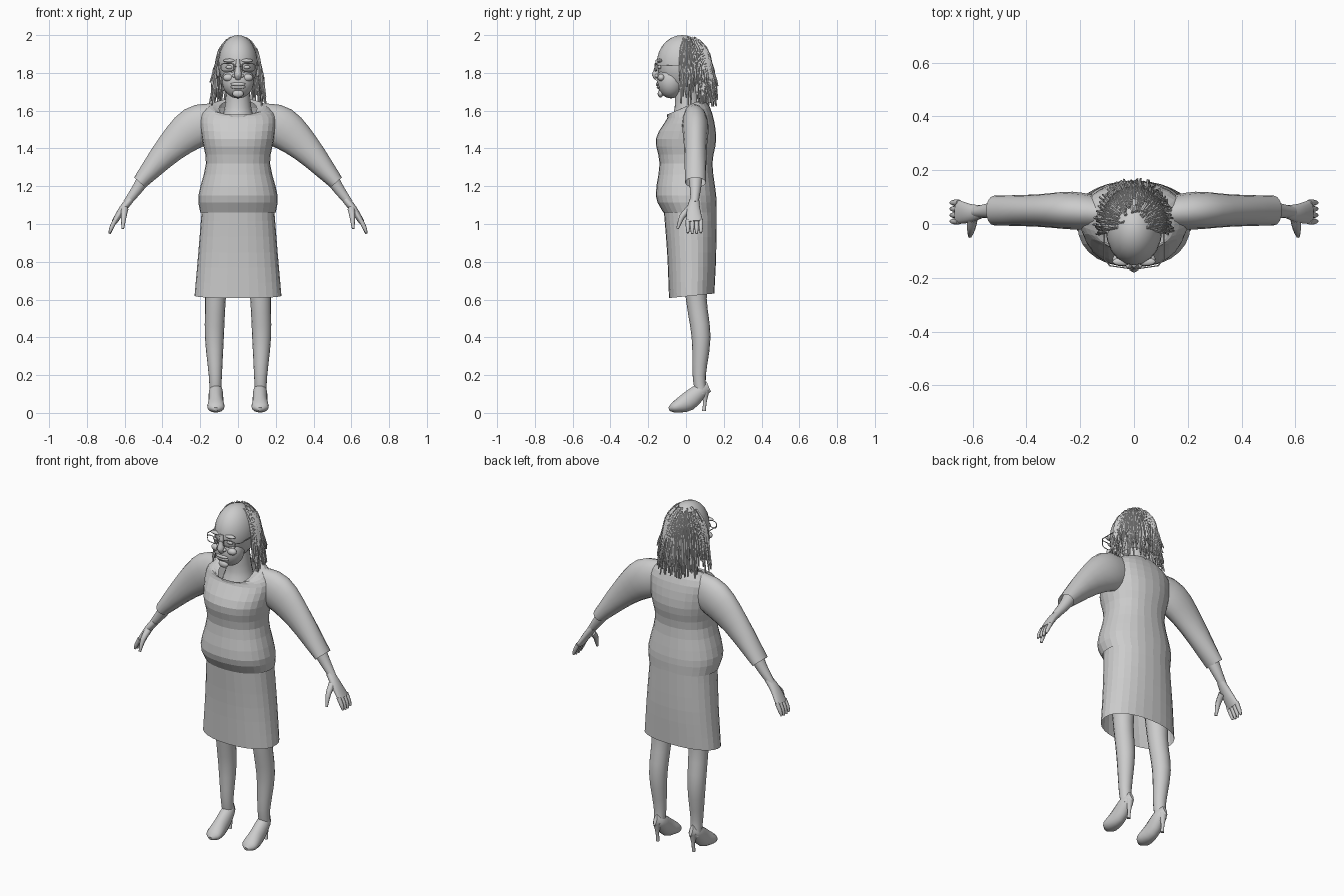
import bpy, bmesh, math, random
from mathutils import Vector as V

random.seed(4)
cube = bpy.data.objects.get("Cube")
if cube:
    bpy.data.objects.remove(cube, do_unlink=True)

GREY = (0.6, 0.6, 0.6, 1)
material = bpy.data.materials.new("light_grey")
material.use_nodes = True
material.diffuse_color = GREY
material.node_tree.nodes["Principled BSDF"].inputs["Base Color"].default_value = GREY

X_AXIS, Y_AXIS, Z_AXIS = V((1, 0, 0)), V((0, 1, 0)), V((0, 0, 1))


def finish(name, bm, smooth=True, mirror=False):
    """Turn a bmesh into an object, optionally mirrored to the other side."""
    bmesh.ops.recalc_face_normals(bm, faces=bm.faces)
    mesh = bpy.data.meshes.new(name)
    bm.to_mesh(mesh)
    bm.free()
    mesh.materials.append(material)
    obj = bpy.data.objects.new(name, mesh)
    bpy.context.collection.objects.link(obj)
    if smooth:
        bpy.ops.object.select_all(action='DESELECT')
        obj.select_set(True)
        bpy.context.view_layer.objects.active = obj
        bpy.ops.object.shade_smooth_by_angle(angle=math.radians(50))
    if mirror:
        modifier = obj.modifiers.new("other_side", 'MIRROR')
        modifier.use_mirror_merge = False


def spline(keys, steps=3):
    """Smooth curve through rows of numbers of any length."""
    rows = [V(key) for key in keys]
    padded = [rows[0] * 2 - rows[1]] + rows + [rows[-1] * 2 - rows[-2]]
    result = []
    for before, start, end, after in zip(padded, padded[1:], padded[2:], padded[3:]):
        for step in range(steps):
            t = step / steps
            bend = before * 2 - start * 5 + end * 4 - after
            twist = start * 3 - before - end * 3 + after
            result.append(start + ((end - before) * t + bend * t * t + twist * t ** 3) / 2)
    return result + [rows[-1]]


def signed_power(value, power):
    return math.copysign(abs(value) ** power, value)


def skin(bm, rings, sides, power=1.0, closed=True):
    """Join rings, each given as a centre and two half axes."""
    loops = []
    for centre, across, along in rings:
        loop = []
        for i in range(sides):
            angle = math.tau * i / sides
            loop.append(bm.verts.new(centre + across * signed_power(math.cos(angle), power)
                                     + along * signed_power(math.sin(angle), power)))
        loops.append(loop)
    for low, high in zip(loops, loops[1:]):
        for i in range(sides):
            bm.faces.new((low[i - 1], low[i], high[i], high[i - 1]))
    if closed:
        bm.faces.new(loops[0])
        bm.faces.new(loops[-1])


def tube(bm, rows, sides=6, reference=Y_AXIS, closed=True):
    """Tube through rows of x, y, z, half width and, if oval, half depth."""
    points = [V(row[:3]) for row in rows]
    rings = []
    for i, (point, row) in enumerate(zip(points, rows)):
        tangent = (points[min(i + 1, len(points) - 1)] - points[max(i - 1, 0)]).normalized()
        across = tangent.cross(reference).normalized()
        rings.append((point, across * row[3], tangent.cross(across) * row[-1]))
    skin(bm, rings, sides, closed=closed)


def limb(name, keys, **options):
    bm = bmesh.new()
    tube(bm, spline(keys), sides=16, **options)
    finish(name, bm, mirror=True)


def garment(name, keys):
    """Open cloth from rows of height, half width, y centre, half depth and tilt."""
    bm = bmesh.new()
    rings = [(V((0, y, z)), X_AXIS * width, V((0, depth, depth * tilt)))
             for z, width, y, depth, tilt in spline(keys)]
    skin(bm, rings, sides=28, power=0.9, closed=False)
    finish(name, bm, smooth=False)


def blob(name, centre, size, mirror=False):
    bm = bmesh.new()
    bmesh.ops.create_uvsphere(bm, u_segments=20, v_segments=14, radius=1)
    bmesh.ops.scale(bm, vec=size, verts=bm.verts)
    bmesh.ops.translate(bm, vec=centre, verts=bm.verts)
    finish(name, bm, mirror=mirror)


# Clothes
garment("sweater", [
    (1.06, 0.2, 0.02, 0.14, 0), (1.15, 0.21, 0, 0.16, 0), (1.32, 0.17, 0, 0.14, 0),
    (1.45, 0.19, 0, 0.16, 0), (1.57, 0.2, 0.02, 0.12, 0.1),
    (1.62, 0.15, 0, 0.1, 0.4), (1.61, 0.1, -0.01, 0.09, 0.5)])
garment("skirt", [
    (0.62, 0.23, 0.03, 0.12, 0.1), (0.85, 0.21, 0.03, 0.13, 0), (1.1, 0.19, 0.02, 0.14, 0)])
limb("sleeves", [
    (0.12, 0.04, 1.54, 0.1, 0.06), (0.23, 0.05, 1.51, 0.11, 0.07),
    (0.36, 0.05, 1.4, 0.08, 0.06), (0.52, 0.05, 1.22, 0.04, 0.055)], closed=False)

# Neck, skull and jaw
bm = bmesh.new()
tube(bm, spline([(0, 0.01, 1.55, 0.09), (0, 0.01, 1.62, 0.07), (0, 0, 1.75, 0.06)]), sides=16)
finish("neck", bm)
blob("skull", (0, -0.02, 1.85), (0.105, 0.135, 0.15))
blob("jaw", (0, -0.08, 1.76), (0.085, 0.075, 0.095))

# Face
bm = bmesh.new()
tube(bm, spline([(0, -0.15, 1.87, 0.01), (0, -0.155, 1.82, 0.015), (0, -0.16, 1.79, 0.02),
                 (0, -0.15, 1.77, 0.015)]), sides=10)
finish("nose", bm)
blob("upper_lip", (0, -0.15, 1.74), (0.04, 0.01, 0.01))
blob("lower_lip", (0, -0.145, 1.725), (0.04, 0.01, 0.01))
blob("chin", (0, -0.135, 1.69), (0.03, 0.015, 0.02))
blob("nose_tip", (0, -0.165, 1.79), (0.015, 0.015, 0.015))
blob("nostrils", (0.02, -0.155, 1.785), (0.01, 0.01, 0.01), mirror=True)
blob("eyes", (0.045, -0.14, 1.83), (0.02, 0.01, 0.01), mirror=True)
blob("brows", (0.045, -0.14, 1.865), (0.035, 0.015, 0.01), mirror=True)
blob("cheeks", (0.05, -0.13, 1.775), (0.03, 0.02, 0.02), mirror=True)
blob("ears", (0.105, 0, 1.81), (0.01, 0.02, 0.035), mirror=True)

# Rimmed glasses with a bridge and side arms
WIRE = 0.0025
bm = bmesh.new()
rim = []
for i in range(17):
    angle = math.tau * i / 16
    side, height = signed_power(math.cos(angle), 0.5), signed_power(math.sin(angle), 0.5)
    rim.append((0.055 + 0.035 * side, -0.16 + 0.005 * side, 1.83 + 0.02 * height, WIRE))
tube(bm, rim)
tube(bm, [(0.09, -0.155, 1.84, WIRE), (0.11, -0.13, 1.84, WIRE), (0.11, 0, 1.84, WIRE)],
     reference=Z_AXIS)
tube(bm, [(0, -0.165, 1.835, WIRE), (0.02, -0.165, 1.835, WIRE)])
finish("glasses", bm, mirror=True)

# Hair locks: each follows the scalp outwards, then hangs down with some flare
LOCKS = 120
bm = bmesh.new()
for lock in range(LOCKS):
    around = -0.25 + (math.pi + 0.5) * (lock + random.random()) / LOCKS
    outward = V((0.106 * math.cos(around), 0.122 * math.sin(around), 0))
    parting = random.uniform(0.35, 1.25)
    length = random.uniform(0.1, 0.23)
    flare = random.uniform(0.05, 0.32)
    rows = []
    for f in (0, 0.5, 1):
        polar = parting + (math.pi / 2 - parting) * f
        point = outward * math.sin(polar) * (1.04 + 0.06 * f)
        rows.append((point.x, point.y, 1.85 + 0.147 * math.cos(polar), 0.006))
    for f in (0.35, 0.7, 1):
        point = outward * (1.1 + flare * f)
        sway = random.uniform(-0.005, 0.005)
        rows.append((point.x + sway, point.y - sway, 1.85 - length * f, 0.008 - 0.004 * f))
    tube(bm, rows, sides=5, reference=V((-math.sin(around), math.cos(around), 0)))
finish("hair_locks", bm)

# Forearms, palms, fingers and thumbs
limb("forearms", [
    (0.48, 0.05, 1.27, 0.04), (0.53, 0.05, 1.19, 0.03), (0.59, 0.045, 1.11, 0.02, )], )
limb("palms", [
    (0.57, 0.045, 1.13, 0.02, 0.025), (0.61, 0.04, 1.08, 0.02, 0.035),
    (0.655, 0.045, 1.01, 0.015, 0.045)])
bm = bmesh.new()
for finger in range(4):
    y = 0.01 + 0.023 * finger
    tip = 0.945 + 0.005 * abs(finger - 1.5)
    tube(bm, spline([(0.65, y, 1.02, 0.012), (0.67, y, 0.98, 0.011), (0.68, y, tip, 0.006)]),
         sides=8)
tube(bm, spline([(0.6, 0.02, 1.08, 0.02), (0.605, -0.02, 1.04, 0.015),
                 (0.61, -0.045, 0.975, 0.007)]), sides=8, reference=X_AXIS)
finish("fingers_and_thumbs", bm, mirror=True)

# Legs with calf bulge, and high-heeled shoes
limb("legs", [
    (0.12, 0.08, 0.1, 0.03), (0.12, 0.07, 0.2, 0.035), (0.125, 0.08, 0.4, 0.05, 0.06)[:4],
    (0.12, 0.055, 0.6, 0.055), (0.115, 0.05, 0.8, 0.07)])
limb("shoes", [
    (0.117, -0.09, 0.02, 0.015, 0.01), (0.117, -0.06, 0.03, 0.045, 0.03),
    (0.117, 0.01, 0.06, 0.04, 0.05), (0.117, 0.08, 0.12, 0.035, 0.04),
    (0.117, 0.12, 0.14, 0.01, 0.03)], reference=Z_AXIS)
limb("heels", [
    (0.117, 0.095, 0.01, 0.01), (0.117, 0.1, 0.06, 0.01), (0.117, 0.1, 0.12, 0.025)])
